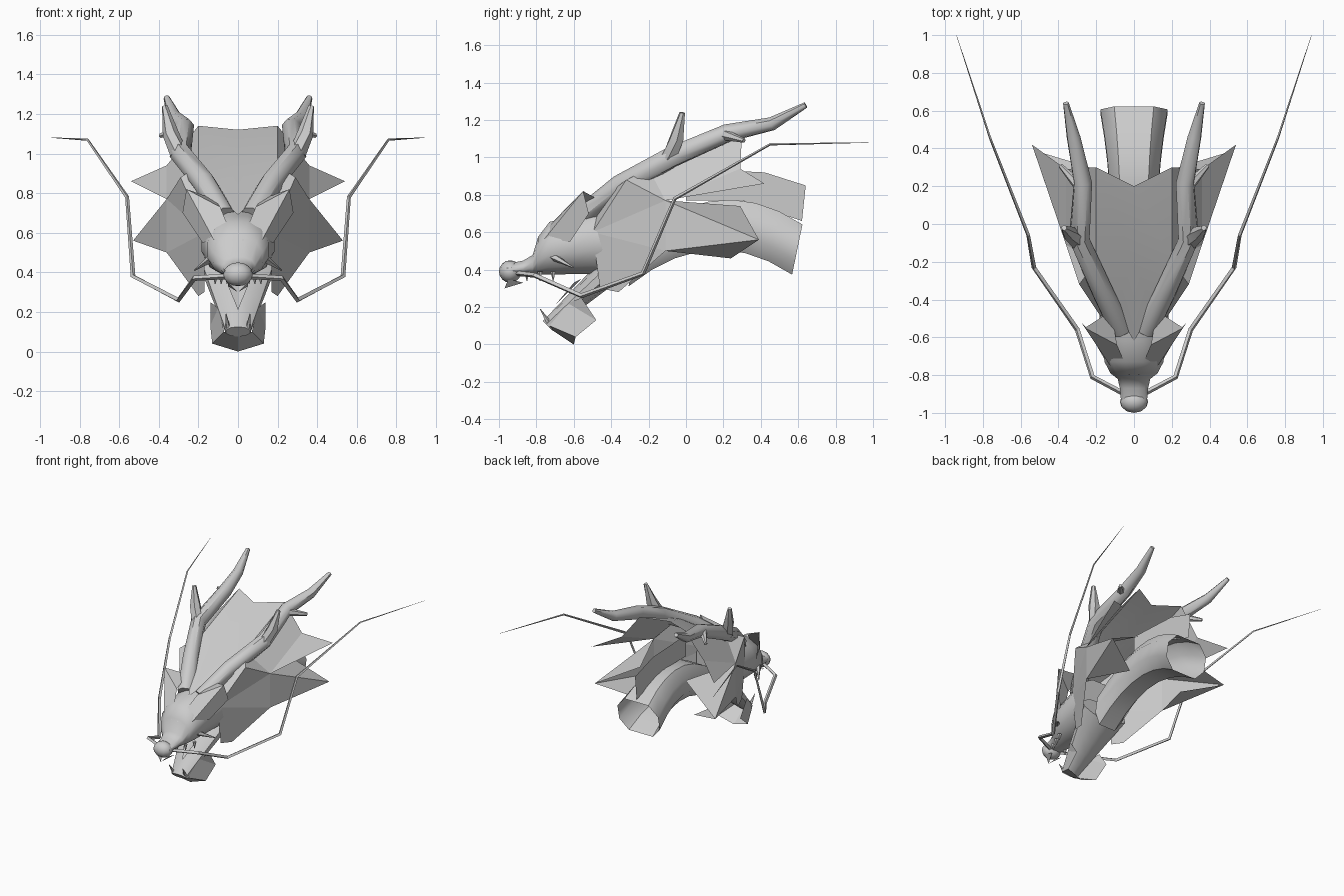
import bpy, bmesh, math
from mathutils import Vector

if "Cube" in bpy.data.objects:
    bpy.data.objects.remove(bpy.data.objects["Cube"])

GREY = (.6, .6, .6, 1)
material = bpy.data.materials.new("stone_grey")
material.use_nodes = True
material.diffuse_color = GREY
material.node_tree.nodes["Principled BSDF"].inputs["Base Color"].default_value = GREY


def finish(name, bm, smooth=True, closed=True):
    if closed:
        bmesh.ops.recalc_face_normals(bm, faces=bm.faces)
    mesh = bpy.data.meshes.new(name)
    bm.to_mesh(mesh)
    bm.free()
    obj = bpy.data.objects.new(name, mesh)
    bpy.context.collection.objects.link(obj)
    mesh.materials.append(material)
    if smooth:
        bpy.ops.object.select_all(action='DESELECT')
        obj.select_set(True)
        bpy.context.view_layer.objects.active = obj
        bpy.ops.object.shade_smooth_by_angle(angle=math.radians(45))


def skin(bm, rings, open_end=False):
    rows = [[bm.verts.new(point) for point in ring] for ring in rings]
    for a, b in zip(rows, rows[1:]):
        for i in range(len(a)):
            bm.faces.new((a[i - 1], a[i], b[i], b[i - 1]))
    bm.faces.new(rows[0])
    if not open_end:
        bm.faces.new(rows[-1])


def tube(name, path, start, end, sides=6, smooth=True):
    """Mirrored pair of tubes that stay full and thin out towards the tip."""
    bm = bmesh.new()
    points = [Vector(p) for p in path]
    last = len(points) - 1
    for side in (1, -1):
        rings = []
        for i, point in enumerate(points):
            along = points[min(i + 1, last)] - points[max(i - 1, 0)]
            across = along.cross(Vector((.3, 0, 1))).normalized()
            up = along.normalized().cross(across)
            radius = start + (end - start) * (i / last) ** 3
            ring = []
            for k in range(sides):
                angle = math.tau * k / sides
                q = point + (across * math.cos(angle) + up * math.sin(angle)) * radius
                ring.append((q.x * side, q.y, q.z))
            rings.append(ring)
        skin(bm, rings)
    finish(name, bm, smooth)


def loft(name, rows, sides, lean=0, square=1, open_end=False):
    """Body on the middle line; each row is (y, centre height, half height, half width)."""
    bm = bmesh.new()
    rings = []
    for y, middle, tall, wide in rows:
        ring = []
        for k in range(sides):
            angle = math.tau * (k + .5) / sides
            c, s = math.cos(angle), math.sin(angle)
            x = math.copysign(abs(c) ** square, c) * wide
            ring.append((x, y + s * lean, middle + s * tall))
        rings.append(ring)
    skin(bm, rings, open_end)
    finish(name, bm)


def sheet(name, *faces, smooth=False):
    """Thin sheet of faces, mirrored across the middle and welded."""
    bm = bmesh.new()
    for side in (1, -1):
        for face in faces:
            corners = [bm.verts.new((x * side, y, z)) for x, y, z in face]
            bm.faces.new(corners[::side])
    bmesh.ops.remove_doubles(bm, verts=bm.verts, dist=.001)
    finish(name, bm, smooth, closed=False)


# Skull: flat below, widening as the top rises from muzzle to crown
PALATE = .37
rows = []
for y, top in ((-.96, .43), (-.87, .45), (-.82, .48), (-.79, .58),
               (-.73, .66), (-.62, .69), (-.5, .73), (-.4, .74)):
    height = top - PALATE
    rows.append((y, PALATE + height / 2, height / 2, .045 + height * .4))
loft("skull", rows, sides=12, square=.9)

# Nose
bm = bmesh.new()
bmesh.ops.create_uvsphere(bm, u_segments=12, v_segments=8, radius=.06)
bmesh.ops.scale(bm, vec=(1.25, 1, 1), verts=bm.verts)
bmesh.ops.translate(bm, vec=(0, -.94, .39), verts=bm.verts)
finish("nose", bm)

# Lower jaw, growing steadily from chin to hinge
rows = []
for step in range(6):
    back = step * .08
    rows.append((back - .74, back * .9 + .1, back * .15 + .025, back * .35 + .065))
loft("lower_jaw", rows, sides=10, lean=-.025)

# Neck, arched and open at the back
rows = []
for step in range(8):
    y = step / 8 - .28
    rows.append((y, .64 - (y - .2) ** 2 * .85, .145, .13 + max(y, 0) ** 2 * .16))
loft("neck", rows, sides=8, lean=.03, square=.6, open_end=True)

# Brow plate with its swept point, and cheek spike
brow_front, brow_eye, brow_top = (.02, -.8, .56), (.12, -.76, .56), (.09, -.64, .73)
brow_tip, brow_back, brow_low = (.26, -.55, .82), (.28, -.52, .7), (.18, -.62, .55)
crown = (.12, -.46, .77)
sheet("brow", (brow_front, brow_eye, brow_tip, brow_top), (brow_top, brow_tip, crown),
      (brow_eye, brow_low, brow_back, brow_tip))
tube("cheek_spike", [(.12, -.73, .48), (.22, -.6, .41)], .025, .003, sides=5)

# Horns and their tines
tube("horn", [(.07, -.56, .68), (.17, -.35, .85), (.29, -.08, 1), (.27, .22, 1.13),
              (.32, .46, 1.18), (.36, .64, 1.28)], .06, .016, sides=8)
tube("front_tine", [(.3, -.09, 1), (.34, -.05, 1.1), (.37, -.02, 1.24)], .045, .015)
tube("rear_tine", [(.27, .18, 1.13), (.39, .31, 1.09)], .035, .012)

# Whiskers
tube("whisker", [(.05, -.9, .38), (.22, -.81, .37), (.3, -.56, .26), (.53, -.23, .38),
                 (.56, -.06, .78), (.76, .45, 1.07), (.94, 1, 1.08)],
     .014, .001, sides=4, smooth=False)

# Crest running back from the forehead
crest_tip, crest_front, crest_mid = (0, -.62, .69), (.1, -.45, .78), (0, -.2, .92)
crest_side, crest_corner, crest_notch = (.2, -.2, .94), (.2, .3, 1.14), (0, .2, 1.12)
sheet("crest", (crest_tip, crest_front, crest_mid), (crest_front, crest_side, crest_mid),
      (crest_side, crest_corner, crest_notch, crest_mid), smooth=True)

# Cheek fin
fin_root, fin_throat, fin_chin = (.17, -.5, .6), (.17, -.46, .3), (.2, -.36, .28)
fin_peak, fin_rear, fin_low = (.29, -.32, .88), (.36, -.11, .77), (.36, -.11, .5)
sheet("cheek_fin", (fin_root, fin_rear, fin_peak), (fin_root, fin_low, fin_rear),
      (fin_root, fin_throat, fin_chin, fin_low))

# Mane behind the fin, with two side spikes
upper_spike, lower_spike = (.54, .42, .86), (.53, .39, .56)
mane_shoulder, mane_mid, mane_hem = (.36, .29, .94), (.2, .29, .74), (.24, .24, .46)
sheet("upper_mane", (crest_front, fin_root, fin_peak, crest_side),
      (crest_side, fin_peak, fin_rear), (fin_rear, upper_spike, mane_shoulder),
      (crest_side, fin_rear, mane_shoulder, crest_corner))
sheet("lower_mane", (fin_rear, lower_spike, mane_mid), (fin_rear, fin_low, lower_spike),
      (fin_low, mane_hem, lower_spike))

# Upright fin along the top of the neck
bm = bmesh.new()
outline = ((0, .94), (.42, .92), (.64, .85), (.62, .66), (.3, .77), (0, .77))
bm.faces.new([bm.verts.new((0, y, z)) for y, z in outline])
finish("neck_fin", bm, smooth=False, closed=False)

# Beard under the chin, and the flap below the nose
chin, chin_side, jaw_side = (0, -.72, .08), (.07, -.73, .1), (.1, -.63, .22)
beard_tip, beard_side = (0, -.6, 0), (.13, -.59, .04)
beard_rear, beard_top = (.14, -.48, .13), (.14, -.56, .25)
sheet("beard", (chin, beard_tip, beard_side, chin_side),
      (chin_side, beard_side, beard_rear, jaw_side), (jaw_side, beard_rear, beard_top))
flap_tip, flap_side, flap_rear = (0, -.97, .3), (.05, -.95, .35), (.05, -.87, .33)
sheet("lip_flap", (flap_tip, flap_rear, flap_side))

# Fangs, teeth and tongue
tube("lower_fang", [(.05, -.73, .11), (.06, -.78, .19)], .015, .002, sides=5)
for i in range(3):
    x, y = .055 + i * .03, i * .07 - .85
    tube("upper_tooth", [(x, y, .39), (x, y, .34)], .015, .002, sides=5)
sheet("tongue", ((0, -.56, .35), (0, -.7, .21), (.05, -.6, .33)))
